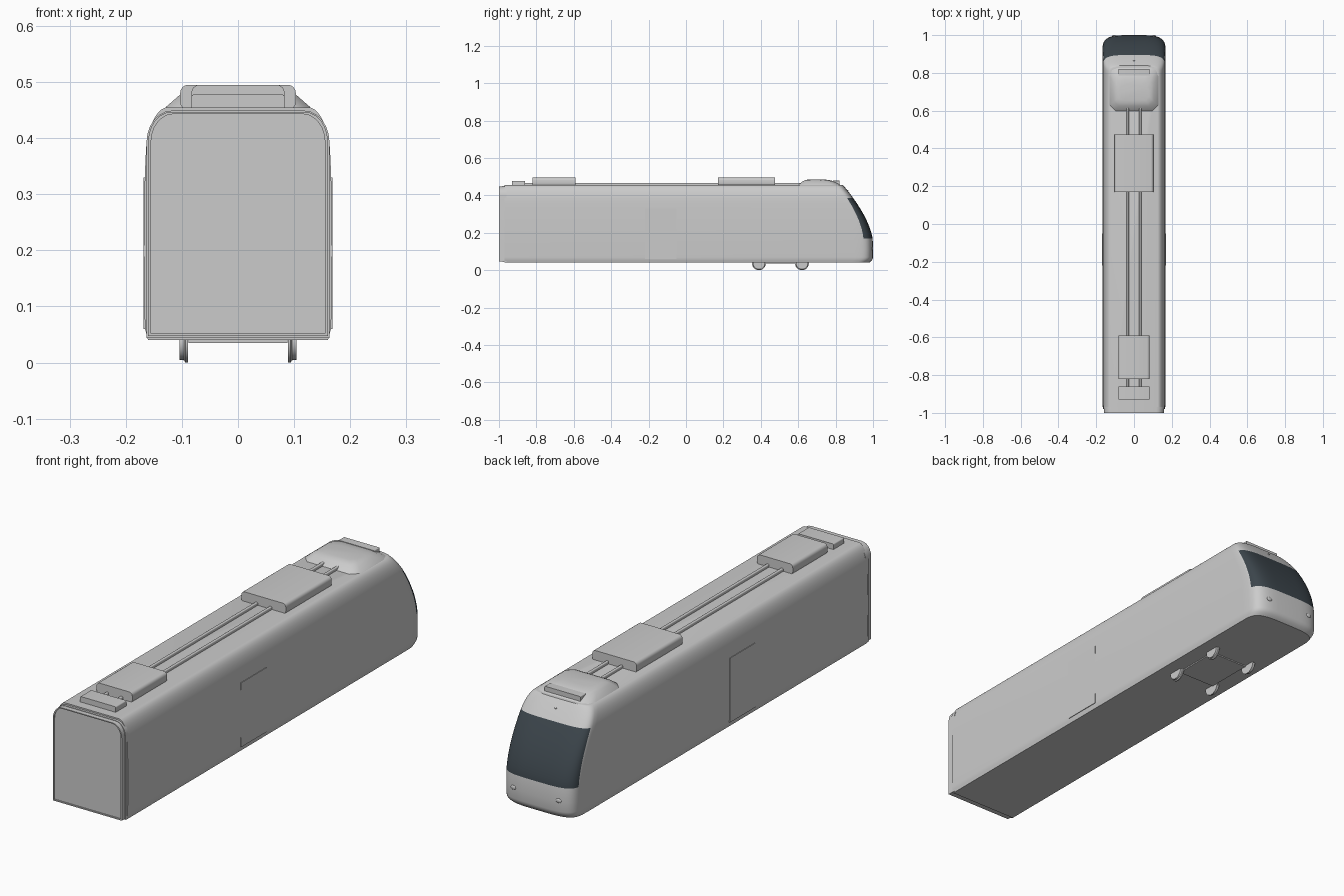
import bpy, bmesh, math
from mathutils import Vector

old = bpy.data.objects.get("Cube")
if old:
    bpy.data.objects.remove(old, do_unlink=True)


def material(name, rgb):
    m = bpy.data.materials.new(name)
    m.use_nodes = True
    m.diffuse_color = (*rgb, 1)
    m.node_tree.nodes["Principled BSDF"].inputs["Base Color"].default_value = (*rgb, 1)
    return m


GREY = material("light_grey", (0.6, 0.6, 0.6))
GLASS = material("dark_glass", (0.045, 0.06, 0.072))


def finish(bm, name, mats=(GREY,), angle=35):
    bmesh.ops.recalc_face_normals(bm, faces=bm.faces)
    mesh = bpy.data.meshes.new(name)
    bm.to_mesh(mesh)
    bm.free()
    for m in mats:
        mesh.materials.append(m)
    ob = bpy.data.objects.new(name, mesh)
    bpy.context.collection.objects.link(ob)
    bpy.ops.object.select_all(action='DESELECT')
    ob.select_set(True)
    bpy.context.view_layer.objects.active = ob
    bpy.ops.object.shade_smooth_by_angle(angle=math.radians(angle))
    return ob


def loft(bm, rings, cap=True):
    """Bridge closed rings of points; returns the face rows."""
    vs = [[bm.verts.new(p) for p in r] for r in rings]
    n = len(vs[0])
    rows = [[bm.faces.new((a[i], a[(i + 1) % n], b[(i + 1) % n], b[i])) for i in range(n)]
            for a, b in zip(vs, vs[1:])]
    if cap:
        bm.faces.new(vs[0])
        bm.faces.new(vs[-1])
    return rows


def box(name, x, y0, y1, z0, z1, cx=0, round_top=0, round_all=0):
    """Box of half width x; upper long edges can be rounded."""
    bm = bmesh.new()
    bmesh.ops.create_cube(bm, size=1)
    for v in bm.verts:
        v.co = (cx + v.co.x * 2 * x, (y0 + y1) / 2 + v.co.y * (y1 - y0),
                (z0 + z1) / 2 + v.co.z * (z1 - z0))
    r = round_top or round_all
    if r:
        edges = [e for e in bm.edges if abs(e.verts[0].co.y - e.verts[1].co.y) > 1e-4
                 and (round_all or e.verts[0].co.z > (z0 + z1) / 2)]
        bmesh.ops.bevel(bm, geom=edges, offset=r, segments=4, profile=0.5, affect='EDGES')
    return finish(bm, name)


# Body shell: horizontal slices with a rounded, raked nose
FLOOR, ROOF, REAR, STEPS = 0.04, 0.455, -0.97, 24


def half_width(z):
    if z > 0.36:
        return 0.125 + 0.04 * math.sqrt(max(0, 1 - ((z - 0.36) / 0.095) ** 2))
    return 0.168 - 0.003 * ((z - 0.2) / 0.16) ** 2 - 0.12 * max(0, 0.06 - z) ** 1.0 * 2


def nose(z):
    low = max(0, 0.07 - z) / 0.03
    return 1 - 0.16 * (max(0, z - 0.15) / 0.305) ** 1.6 - 0.02 * low ** 2


def nose_depth(z):
    return 0.1 - 0.045 * max(0, z - 0.17) / 0.285


def outline(z):
    w, f, d = half_width(z), nose(z), nose_depth(z)
    pts = []
    for i in range(STEPS + 1):
        a = math.pi * i / STEPS
        c, s = math.cos(a), max(0, math.sin(a))
        pts.append((math.copysign(w * math.sqrt(abs(c)), c), f - d + d * math.sqrt(s), z))
    return pts + [(-w, REAR, z), (w, REAR, z)]


levels = [FLOOR, 0.045, 0.052, 0.06, 0.07, 0.11, 0.17]
levels += [0.17 + 0.215 * k / 8 for k in range(1, 9)]
levels += [0.36 + 0.095 * math.sin(math.radians(a)) for a in (24, 34, 44, 54, 64, 74, 82, 90)]
bm = bmesh.new()
rows = loft(bm, [outline(z) for z in levels])
for z, row in zip(levels, rows):
    if 0.169 < z < 0.38:
        for face in row[2:STEPS - 2]:
            face.material_index = 1
finish(bm, "body_shell", (GREY, GLASS))


# Gangway end: stepped frame with a slightly recessed panel
def arch(w, top, bottom, y, r):
    pts = [(-w, y, bottom), (w, y, bottom)]
    for s in (1, -1):
        for k in range(7):
            a = math.radians(15 * (k if s == 1 else 6 - k))
            pts.append((s * (w - r + r * math.cos(a)), y, top - r * 1.25 * (1 - math.sin(a))))
    return pts


bm = bmesh.new()
loft(bm, [arch(0.163, 0.449, 0.044, -0.96, 0.045), arch(0.163, 0.449, 0.044, -0.98, 0.045),
          arch(0.16, 0.447, 0.047, -0.98, 0.042), arch(0.16, 0.447, 0.047, -1.0, 0.042),
          arch(0.155, 0.443, 0.052, -1.0, 0.04), arch(0.155, 0.443, 0.052, -0.995, 0.04)])
finish(bm, "gangway_end")

# Roof equipment
box("front_roof_unit", 0.103, 0.17, 0.475, 0.45, 0.495, round_all=0.014)
box("rear_roof_unit", 0.083, -0.82, -0.59, 0.45, 0.495, round_all=0.014)
box("rear_roof_vent", 0.083, -0.93, -0.86, 0.45, 0.478, round_top=0.005)
box("cooler_vent", 0.083, 0.785, 0.82, 0.45, 0.479, round_top=0.003)
for cx in (-0.033, 0.033):
    for y0, y1 in ((-0.6, 0.18), (0.47, 0.62), (-0.87, -0.81)):
        box("roof_pipe", 0.006, y0, y1, 0.45, 0.467, cx, round_top=0.004)


# Cooler fairing with chamfered rear corners and sloping sides
def fairing(w, y0, y1, z, cut):
    half = [(w - cut, y0), (w, y0 + cut), (w, y1 - 0.045), (w - 0.012, y1 - 0.013), (w - 0.04, y1)]
    return [(x, y, z) for x, y in half] + [(-x, y, z) for x, y in reversed(half)]


bm = bmesh.new()
loft(bm, [fairing(0.132, 0.595, 0.835, 0.45, 0.03), fairing(0.128, 0.6, 0.825, 0.456, 0.03),
          fairing(0.105, 0.625, 0.79, 0.476, 0.025), fairing(0.094, 0.64, 0.765, 0.482, 0.02),
          fairing(0.08, 0.655, 0.74, 0.485, 0.02)])
finish(bm, "cooler_fairing")

# Bogie with flanged wheels
box("bogie_plate", 0.088, 0.4, 0.61, 0.035, 0.06)
for y in (0.39, 0.62):
    for s in (-1, 1):
        bm = bmesh.new()
        profile = [(0.089, 0.037), (0.093, 0.037), (0.094, 0.032), (0.105, 0.031)]
        profile = [(0.089, 0.037), (0.094, 0.037), (0.096, 0.033), (0.104, 0.032)]
        loft(bm, [[(s * x, y + r * math.cos(k * math.pi / 16), 0.037 + r * math.sin(k * math.pi / 16))
                   for k in range(32)] for x, r in profile])
        finish(bm, "wheel")

# Flush side doors
for s in (-1, 1):
    box("side_door", 0.002, -0.22, -0.05, 0.06, 0.33, s * 0.1665)

# Headlamps and top marker lamp
for x, z, r in ((-0.105, 0.115, 0.013), (0.105, 0.115, 0.013), (0, 0.425, 0.005)):
    y = nose(z) - nose_depth(z) * (1 - (1 - (x / half_width(z)) ** 4) ** 0.25)
    bm = bmesh.new()
    bmesh.ops.create_uvsphere(bm, u_segments=16, v_segments=8, radius=1)
    for v in bm.verts:
        v.co = Vector((x + v.co.x * r, y + v.co.y * 0.004, z + v.co.z * r * 0.7))
    finish(bm, "nose_lamp")
